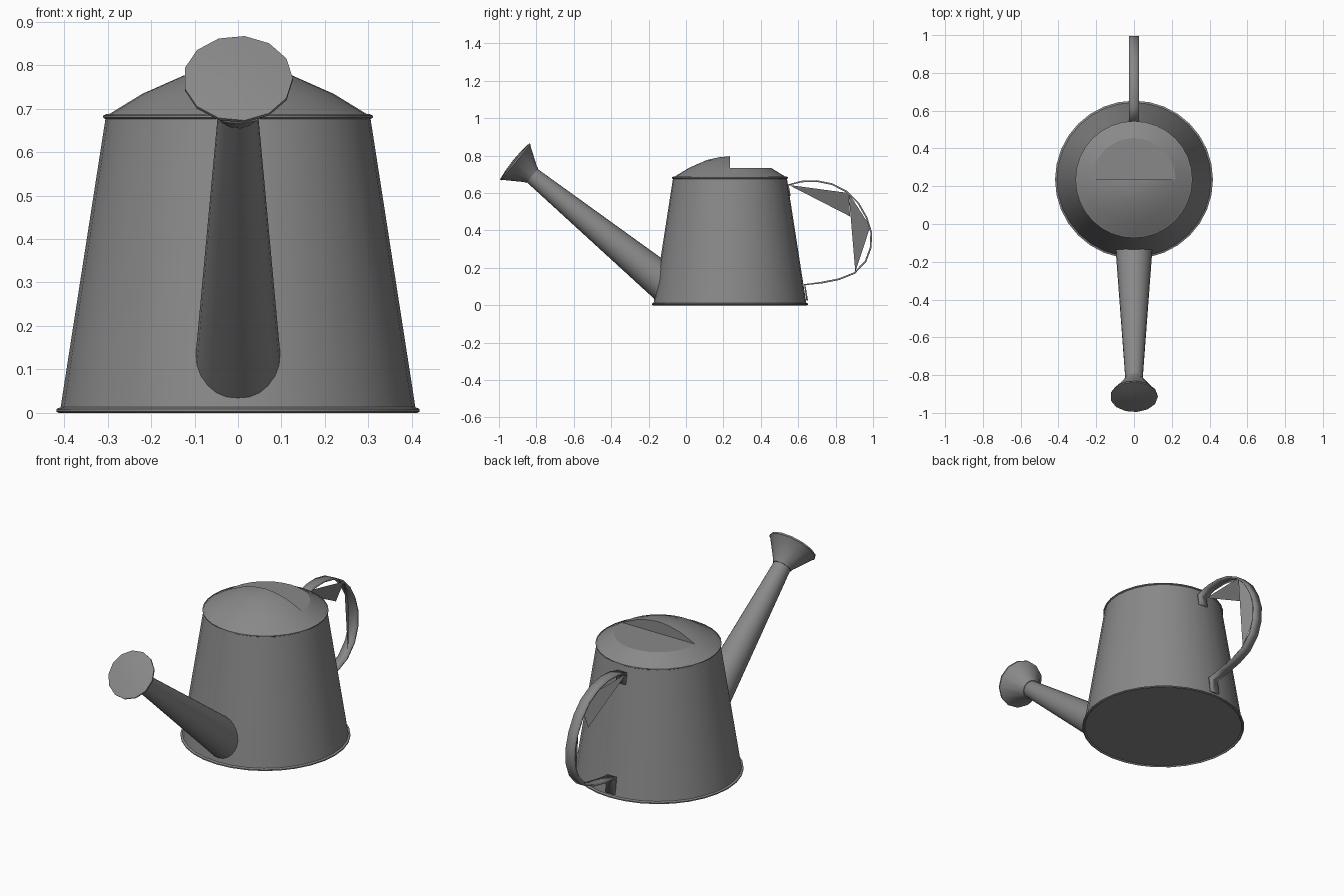
import bpy, bmesh, math
from mathutils import Vector

if "Cube" in bpy.data.objects:
    bpy.data.objects.remove(bpy.data.objects["Cube"], do_unlink=True)

metal = bpy.data.materials.new("grey metal")
GREY = (0.25, 0.25, 0.25, 1)
metal.diffuse_color = GREY
metal.use_nodes = True
metal.node_tree.nodes["Principled BSDF"].inputs["Base Color"].default_value = GREY

CENTRE = Vector((0, 0.235, 0))   # axis of the can body


def finish(name, bm, loc=(0, 0, 0), tilt=0, angle=35):
    bmesh.ops.remove_doubles(bm, verts=bm.verts, dist=0.0005)
    bmesh.ops.recalc_face_normals(bm, faces=bm.faces)
    mesh = bpy.data.meshes.new(name)
    bm.to_mesh(mesh)
    bm.free()
    mesh.materials.append(metal)
    ob = bpy.data.objects.new(name, mesh)
    bpy.context.collection.objects.link(ob)
    ob.location = loc
    ob.rotation_euler.x = tilt
    bpy.ops.object.select_all(action='DESELECT')
    ob.select_set(True)
    bpy.context.view_layer.objects.active = ob
    bpy.ops.object.shade_smooth_by_angle(angle=math.radians(angle))
    return ob


def lathe(bm, profile, segs, start=0, sweep=2 * math.pi):
    """Revolve (radius, height) points about z."""
    rows = []
    for i in range(segs + 1):
        a = start + sweep * i / segs
        rows.append([bm.verts.new((r * math.cos(a), r * math.sin(a), z))
                     for r, z in profile])
    for p, q in zip(rows, rows[1:]):
        for j in range(len(profile) - 1):
            bm.faces.new((p[j], q[j], q[j + 1], p[j + 1]))


def turned(name, profile, segs, loc, tilt=0):
    bm = bmesh.new()
    lathe(bm, profile, segs)
    return finish(name, bm, loc, tilt)


# Tapered body with a base, a foot rim and a top bead
turned("body", [(0, 0.006), (0.405, 0.006), (0.412, 0), (0.418, 0.003),
                (0.418, 0.009), (0.408, 0.013), (0.305, 0.676)], 32, CENTRE)
turned("top_bead", [(0.302, 0.674), (0.31, 0.679), (0.31, 0.684),
                    (0.302, 0.688)], 32, CENTRE)

# Domed front hood, low rear collar and the filling opening
dome = [(0.305, 0.682), (0.22, 0.734), (0.125, 0.776), (0.06, 0.791), (0, 0.797)]
bm = bmesh.new()
lathe(bm, dome, 16, math.pi, math.pi)
lathe(bm, dome[:2], 16, 0, math.pi)
finish("hood", bm, CENTRE)

bm = bmesh.new()
lathe(bm, [(0.22, 0.734), (0, 0.734)], 16, 0, math.pi)
finish("opening_floor", bm, CENTRE)

bm = bmesh.new()
outline = dome[1:] + [(-r, z) for r, z in reversed(dome[1:-1])]
bm.faces.new([bm.verts.new((x, 0, z)) for x, z in outline])
finish("hood_wall", bm, CENTRE)

# Spout and sprinkler head share one tilted axis
foot = Vector((0, -0.10, 0.106))
tilt = 0.888
turned("spout", [(0, 0), (0.1, 0), (0.045, 0.945)], 24, foot, tilt)
turned("sprinkler_head", [(0, 0.93), (0.05, 0.93), (0.056, 0.945), (0.118, 1.038),
                          (0.126, 1.044), (0.126, 1.052), (0.06, 1.06),
                          (0, 1.062)], 13, foot, tilt)

# Curved strap handle, with the ends bent flat against the body
path = [(0.555, 0.585), (0.546, 0.643), (0.62, 0.662), (0.7, 0.664), (0.78, 0.648),
        (0.86, 0.607), (0.92, 0.548), (0.965, 0.47), (0.99, 0.39), (0.988, 0.31),
        (0.96, 0.235), (0.9, 0.172), (0.82, 0.14), (0.73, 0.122), (0.635, 0.11),
        (0.648, 0.025)]
HALF = 0.027
bm = bmesh.new()
rows = [[bm.verts.new((x, y, z)) for x in (-HALF, HALF)] for y, z in path]
for p, q in zip(rows, rows[1:]):
    bm.faces.new((p[0], p[1], q[1], q[0]))
handle = finish("handle", bm, angle=50)
thick = handle.modifiers.new("thickness", 'SOLIDIFY')
thick.thickness = 0.009
thick.offset = 0

# Slanted web plates bracing the inside of the handle
webs = {"upper_web": [(-HALF, 0.55, 0.643), (HALF, 0.87, 0.6), (-HALF, 0.877, 0.475)],
        "lower_web": [(HALF, 0.87, 0.6), (-HALF, 0.985, 0.42), (HALF, 0.905, 0.178)]}
for name, corners in webs.items():
    bm = bmesh.new()
    bm.faces.new([bm.verts.new(c) for c in corners])
    finish(name, bm)
